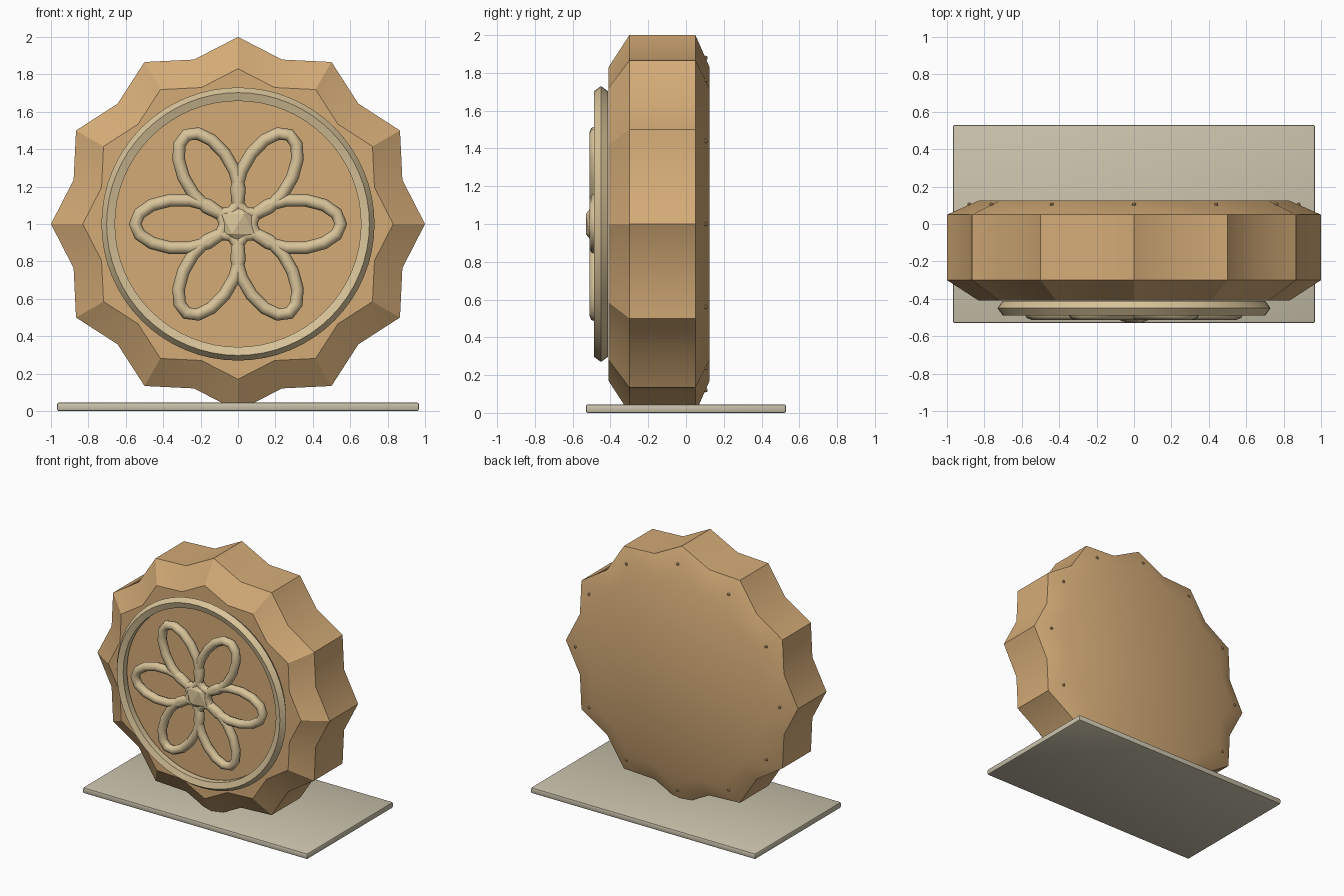
import bpy, bmesh, math
from mathutils import Matrix, Vector

if "Cube" in bpy.data.objects:
    bpy.data.objects.remove(bpy.data.objects["Cube"])

CZ = 1.0  # height of the disc centre


def material(name, rgb):
    m = bpy.data.materials.new(name)
    m.diffuse_color = (*rgb, 1)
    m.use_nodes = True
    m.node_tree.nodes["Principled BSDF"].inputs["Base Color"].default_value = m.diffuse_color
    return m


CRUST = material("baked_tan", (0.66, 0.41, 0.185))
CREAM = material("pale_cream", (0.69, 0.55, 0.32))
STONE = material("grey_beige", (0.59, 0.54, 0.41))


def finish(name, bm, mat, angle):
    bmesh.ops.recalc_face_normals(bm, faces=bm.faces[:])
    me = bpy.data.meshes.new(name)
    bm.to_mesh(me)
    bm.free()
    me.materials.append(mat)
    ob = bpy.data.objects.new(name, me)
    bpy.context.collection.objects.link(ob)
    if angle:
        bpy.ops.object.select_all(action='DESELECT')
        ob.select_set(True)
        bpy.context.view_layer.objects.active = ob
        bpy.ops.object.shade_smooth_by_angle(angle=math.radians(angle))
    return ob


def bridge(bm, a, b):
    n = len(a)
    for i in range(n):
        bm.faces.new((a[i], a[(i + 1) % n], b[(i + 1) % n], b[i]))


def oval_tube(name, cx, a, b, y, r, segs, sides, turn, mat, angle):
    """Closed tube along an oval in the upright plane, turned about the disc centre."""
    bm = bmesh.new()
    rings = []
    rot = Matrix.Rotation(-turn, 3, 'Y')
    for i in range(segs):
        t = 2 * math.pi * i / segs
        p = Vector((cx + a * math.cos(t), 0, b * math.sin(t)))
        n = Vector((b * math.cos(t), 0, a * math.sin(t))).normalized()
        ring = []
        for k in range(sides):
            u = 2 * math.pi * k / sides
            v = p + n * r * math.cos(u) + Vector((0, r * math.sin(u), 0))
            ring.append(bm.verts.new(rot @ v + Vector((0, y, CZ))))
        rings.append(ring)
    for i in range(segs):
        bridge(bm, rings[i], rings[(i + 1) % segs])
    return finish(name, bm, mat, angle)


# Scalloped disc: twelve points with valleys between, bevelled front and back
bm = bmesh.new()
loops = []
for y, s in ((-0.41, 0.83), (-0.30, 1), (0.05, 1), (0.125, 0.83)):
    loop = []
    for i in range(24):
        t = math.radians(15 * i)
        r = s * (1.0 if i % 2 == 0 else 0.91)
        loop.append(bm.verts.new((r * math.cos(t), y, CZ + r * math.sin(t))))
    loops.append(loop)
for a, b in zip(loops, loops[1:]):
    bridge(bm, a, b)
bm.faces.new(loops[0])
bm.faces.new(loops[-1])
finish("scalloped_disc", bm, CRUST, 30)

# Raised rim on the front face
oval_tube("front_rim", 0, 0.69, 0.69, -0.45, 0.04, 64, 5, 0, CREAM, 30)

# Six looped petals
for i in range(6):
    oval_tube(f"petal_{i + 1}", 0.31, 0.24, 0.13, -0.478, 0.034, 14, 8,
              math.radians(60 * i), CREAM, 50)

# Faceted flower centre
bm = bmesh.new()
bmesh.ops.create_icosphere(bm, subdivisions=1, radius=0.118)
bmesh.ops.scale(bm, vec=(1, 0.5, 1), verts=bm.verts[:])
bmesh.ops.translate(bm, vec=(0, -0.48, CZ), verts=bm.verts[:])
finish("flower_centre", bm, CREAM, 0)

# Small studs on the back bevel, one at each point
for i in range(12):
    t = math.radians(30 * i)
    bm = bmesh.new()
    bmesh.ops.create_icosphere(bm, subdivisions=1, radius=0.012)
    bmesh.ops.translate(bm, vec=(0.88 * math.cos(t), 0.104, CZ + 0.88 * math.sin(t)),
                        verts=bm.verts[:])
    finish(f"back_stud_{i + 1}", bm, CRUST, 0)

# Base plate with softened edges
bm = bmesh.new()
bmesh.ops.create_cube(bm, size=1)
bmesh.ops.scale(bm, vec=(1.935, 1.06, 0.045), verts=bm.verts[:])
bmesh.ops.translate(bm, vec=(0, 0, 0.0225), verts=bm.verts[:])
bmesh.ops.bevel(bm, geom=bm.edges[:], offset=0.01, segments=2, profile=0.5, affect='EDGES')
finish("base_plate", bm, STONE, 30)
